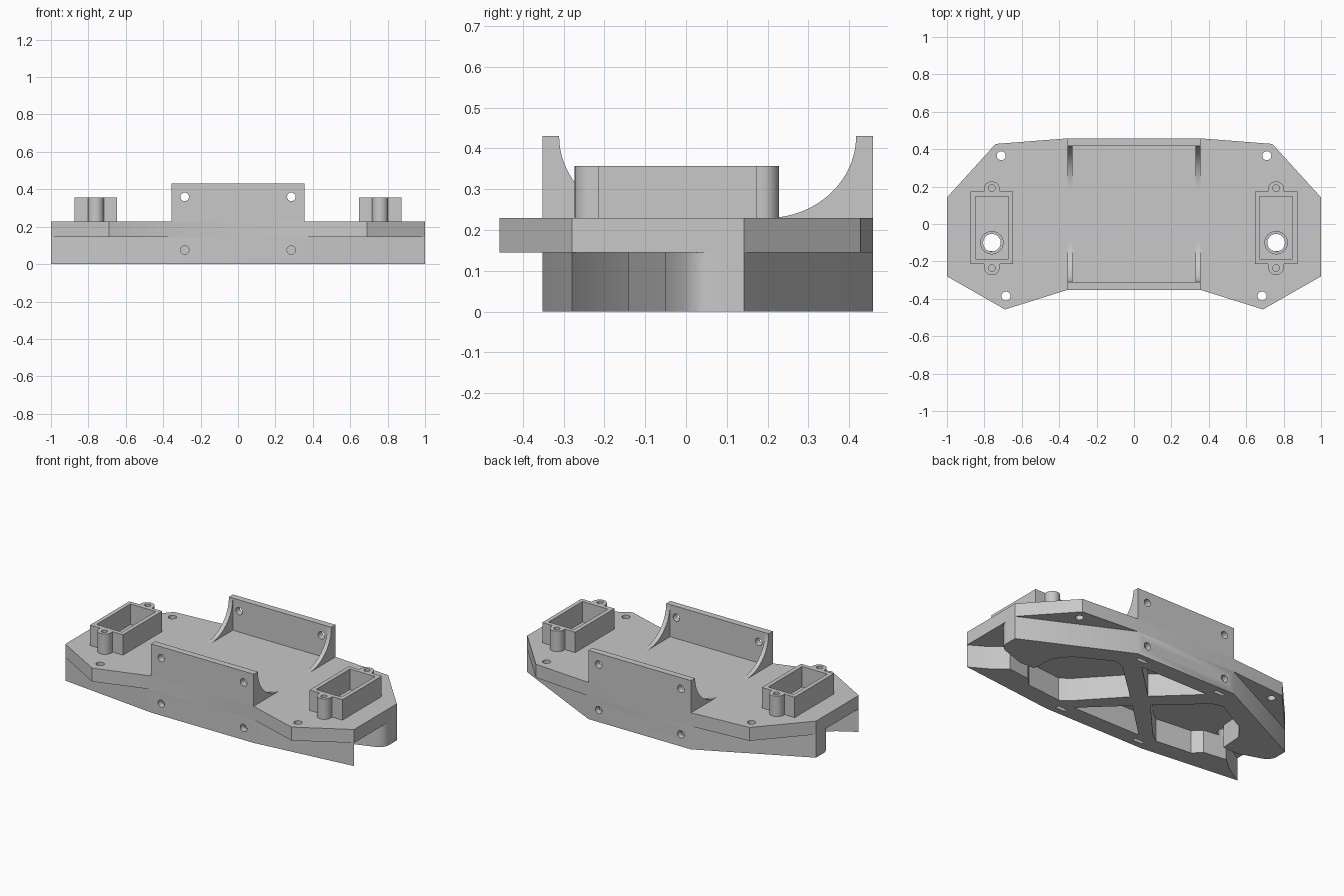
import bpy, bmesh, math
from mathutils import Matrix

if "Cube" in bpy.data.objects:
    bpy.data.objects.remove(bpy.data.objects["Cube"])

grey = bpy.data.materials.new("light_grey")
grey.use_nodes = True
COLOUR = (0.58, 0.58, 0.58, 1)
grey.diffuse_color = COLOUR
grey.node_tree.nodes["Principled BSDF"].inputs["Base Color"].default_value = COLOUR

FLOOR, DECK, RIM, TOP = 0.145, 0.229, 0.357, 0.43
FRONT, BACK, HALF, WALL = -0.352, 0.458, 0.355, 0.041
SERVO_X, HOLE_X = 0.76, 0.285
SIDES = ((1, "left"), (-1, "right"))
# Map a profile drawn in (y, z) along x, and one drawn in (x, z) along y
YZ = Matrix(((0, 0, 1, 0), (1, 0, 0, 0), (0, 1, 0, 0), (0, 0, 0, 1)))
XZ = Matrix(((1, 0, 0, 0), (0, 0, 1, 0), (0, 1, 0, 0), (0, 0, 0, 1)))


def prism(name, points, low, high, matrix=None):
    bm = bmesh.new()
    base = bm.faces.new([bm.verts.new((a, b, low)) for a, b in points])
    grown = bmesh.ops.extrude_face_region(bm, geom=[base])
    moved = [v for v in grown["geom"] if isinstance(v, bmesh.types.BMVert)]
    bmesh.ops.translate(bm, verts=moved, vec=(0, 0, high - low))
    if matrix:
        bm.transform(matrix)
    bmesh.ops.recalc_face_normals(bm, faces=bm.faces)
    mesh = bpy.data.meshes.new(name)
    bm.to_mesh(mesh)
    bm.free()
    mesh.materials.append(grey)
    obj = bpy.data.objects.new(name, mesh)
    bpy.context.collection.objects.link(obj)
    return obj


def rect(a0, a1, b0, b1):
    return [(a0, b0), (a1, b0), (a1, b1), (a0, b1)]


def arc(cx, cy, rx, ry, start, end, steps):
    angles = [math.radians(start + (end - start) * i / steps) for i in range(steps + 1)]
    return [(cx + rx * math.cos(t), cy + ry * math.sin(t)) for t in angles]


def disc(x, y, r):
    return arc(x, y, r, r, 0, 345, 23)


def peg(x, y, r, low, high):
    return prism("cutter", disc(x, y, r), low, high)


def cross_hole(x, z, y0, y1):
    return prism("cutter", disc(x, z, 0.023), y0, y1, XZ)


def mirrored(half):
    return half + [(-x, y) for x, y in reversed(half)]


def cut(obj, cutters):
    for c in cutters:
        c.hide_render = True
        mod = obj.modifiers.new("cut", "BOOLEAN")
        mod.operation, mod.solver, mod.object = "DIFFERENCE", "EXACT", c
        bpy.context.view_layer.objects.active = obj
        bpy.ops.object.modifier_apply(modifier=mod.name)
        bpy.data.objects.remove(c)


# Deck plate with corner holes and servo shaft holes
deck = prism("deck_plate", mirrored([(HALF, FRONT), (0.69, -0.457), (1, -0.28),
             (1, 0.142), (0.74, 0.428), (HALF, BACK)]), FLOOR, DECK)
cutters = []
for s, side in SIDES:
    cutters += [peg(s * 0.71, 0.365, 0.024, 0.1, 0.3), peg(s * 0.685, -0.385, 0.024, 0.1, 0.3),
                peg(s * SERVO_X, -0.1, 0.047, 0.1, 0.3), peg(s * SERVO_X, -0.1, 0.06, 0.19, 0.3)]
cut(deck, cutters)

# Lower frame: truss openings, side openings that reach the ends, screw holes, nut slots
frame = prism("lower_frame", mirrored([(HALF, FRONT), (1, -0.28), (1, 0.142), (HALF, BACK)]),
              0, FLOOR)
side_opening = ([(1.05, -0.28), (1, -0.28), (0.89, -0.215), (0.8, -0.14), (0.65, -0.16),
                 (0.6, -0.21), (0.36, -0.235), (0.3, -0.19), (0.075, 0.055), (0.33, 0.29),
                 (0.4, 0.31), (0.62, 0.19), (0.69, 0.1), (0.7, -0.045), (0.8, -0.05)]
                + arc(0.92, 0.065, 0.08, 0.07, 295, 360, 7) + [(1.05, 0.065)])
cutters = [prism("cutter", [(-0.24, y), (0.24, y), (0, tip)], -0.1, FLOOR + 0.1)
           for y, tip in ((0.355, 0.125), (-0.245, -0.015))]
for s, side in SIDES:
    cutters.append(prism("cutter", [(s * x, y) for x, y in side_opening], -0.1, FLOOR + 0.1))
    for y in (-0.3, 0.41):
        cutters.append(cross_hole(s * HOLE_X, 0.075, y - 0.08, y + 0.08))
        cutters.append(prism("cutter", rect(s * HOLE_X - 0.035, s * HOLE_X + 0.035,
                                            y - 0.012, y + 0.012), -0.1, 0.11))
cut(frame, cutters)

# Upright end walls with screw holes; the front wall repeats the back one
back_wall = prism("back_wall", rect(-HALF, HALF, DECK, TOP), BACK - WALL, BACK, XZ)
cut(back_wall, [cross_hole(s * HOLE_X, 0.36, BACK - 0.1, BACK + 0.1) for s, side in SIDES])
front_wall = back_wall.copy()
front_wall.data = back_wall.data.copy()
front_wall.name = "front_wall"
front_wall.location.y = FRONT + WALL - BACK
bpy.context.collection.objects.link(front_wall)

# Curved gussets bracing the walls
for name, inner, d in (("front", FRONT + WALL, 1), ("back", BACK - WALL, -1)):
    curve = arc(inner + d * 0.22, TOP, -d * 0.22, TOP - DECK, 0, -90, 20)
    for s, side in SIDES:
        x0, x1 = sorted((s * HALF, s * (HALF - 0.027)))
        prism(name + "_gusset_" + side, curve + [(inner, DECK)], x0, x1, YZ)

# Servo frames with screw bosses
for s, side in SIDES:
    x = s * SERVO_X
    holder = prism("servo_frame_" + side, rect(x - 0.114, x + 0.114, -0.215, 0.173), DECK, RIM)
    cut(holder, [prism("cutter", rect(x - 0.088, x + 0.088, -0.188, 0.147), 0.1, 0.5)])
    for y, edge, d, end in ((0.185, 0.173, 1, "back"), (-0.23, -0.215, -1, "front")):
        half_turn = arc(x, y, 0.043, 0.043 * d, 0, 180, 14)
        boss = prism(end + "_boss_" + side,
                     half_turn + [(x - 0.043, edge), (x + 0.043, edge)], DECK, RIM)
        cut(boss, [peg(x, y + d * 0.006, 0.018, DECK + 0.02, 0.5)])

# Smooth round surfaces, keep the edges crisp
for obj in bpy.context.scene.objects:
    obj.select_set(obj.type == "MESH")
bpy.context.view_layer.objects.active = deck
bpy.ops.object.shade_smooth_by_angle(angle=math.radians(30))
